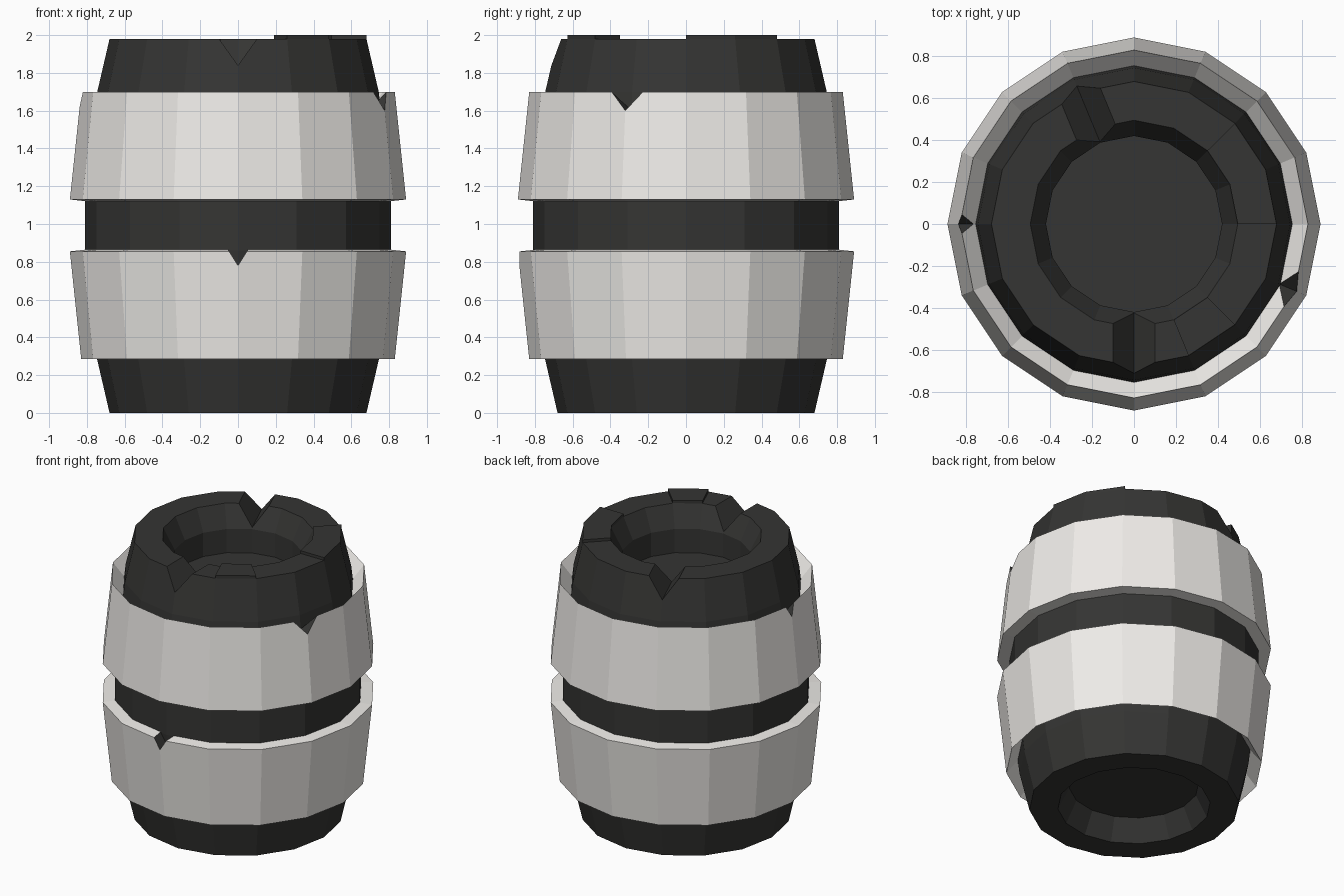
import bpy, bmesh
from math import cos, sin, pi, radians

if "Cube" in bpy.data.objects:
    bpy.data.objects.remove(bpy.data.objects["Cube"])

SIDES = 16


def material(name, rgb):
    m = bpy.data.materials.new(name)
    m.diffuse_color = (*rgb, 1)
    m.use_nodes = True
    m.node_tree.nodes["Principled BSDF"].inputs["Base Color"].default_value = m.diffuse_color
    return m


DARK = material("charcoal", (0.035, 0.035, 0.033))
PALE = material("off_white", (0.86, 0.84, 0.81))


def make_object(name, bm, mats):
    bmesh.ops.recalc_face_normals(bm, faces=bm.faces[:])
    me = bpy.data.meshes.new(name)
    bm.to_mesh(me)
    bm.free()
    for m in mats:
        me.materials.append(m)
    ob = bpy.data.objects.new(name, me)
    bpy.context.collection.objects.link(ob)
    return ob


def lathe(name, profile, mats, ring=False):
    """Revolve (radius, z) points; ring joins last to first, otherwise ends are capped."""
    bm = bmesh.new()
    loops = [[bm.verts.new((r * cos(2 * pi * i / SIDES), r * sin(2 * pi * i / SIDES), z))
              for i in range(SIDES)] for r, z in profile]
    pairs = list(zip(loops, loops[1:]))
    if ring:
        pairs.append((loops[-1], loops[0]))
    else:
        bm.faces.new(loops[0])
        bm.faces.new(loops[-1])
    for a, b in pairs:
        for i in range(SIDES):
            j = (i + 1) % SIDES
            bm.faces.new((a[i], a[j], b[j], b[i]))
    return make_object(name, bm, mats)


def cut_notch(target, angle, z, half, depth, r0, r1, mat_index=0):
    """Cut a radial V groove whose mouth is 2*half wide at height z."""
    a = radians(angle)
    k = 1.5
    section = [(0, z - depth), (half * k, z + depth * (k - 1)), (-half * k, z + depth * (k - 1))]
    bm = bmesh.new()
    ends = [[bm.verts.new((r * cos(a) - t * sin(a), r * sin(a) + t * cos(a), h))
             for t, h in section] for r in (r0, r1)]
    bm.faces.new(ends[0])
    bm.faces.new(ends[1])
    for i in range(3):
        j = (i + 1) % 3
        bm.faces.new((ends[0][i], ends[0][j], ends[1][j], ends[1][i]))
    for f in bm.faces:
        f.material_index = mat_index
    cutter = make_object("notch_cutter", bm, [PALE, DARK] if mat_index else [DARK])
    cutter.hide_render = True
    mod = target.modifiers.new("notch", 'BOOLEAN')
    mod.operation = 'DIFFERENCE'
    mod.solver = 'EXACT'
    mod.object = cutter
    bpy.context.view_layer.objects.active = target
    bpy.ops.object.modifier_apply(modifier=mod.name)
    bpy.data.objects.remove(cutter)


def rim_block(name, first, count):
    """Slightly raised section of the top rim spanning whole facets."""
    bm = bmesh.new()
    rows = []
    for i in range(first, first + count + 1):
        a = 2 * pi * i / SIDES
        rows.append([bm.verts.new((r * cos(a), r * sin(a), z))
                     for r, z in ((0.495, 1.975), (0.68, 1.975), (0.68, 2.0), (0.495, 2.0))])
    for a, b in zip(rows, rows[1:]):
        for i in range(4):
            j = (i + 1) % 4
            bm.faces.new((a[i], a[j], b[j], b[i]))
    bm.faces.new(rows[0])
    bm.faces.new(rows[-1])
    return make_object(name, bm, [DARK])


# Barrel body with recessed bottom and top
body = lathe("barrel_body", [
    (0.42, 0.15), (0.495, 0), (0.68, 0), (0.745, 0.28), (0.81, 0.86),
    (0.81, 1.13), (0.745, 1.70), (0.68, 1.98), (0.495, 1.98),
    (0.42, 1.83), (0.42, 1.66)], [DARK])
for ang in (-90, 112.5):
    cut_notch(body, ang, 1.98, 0.10, 0.14, 0.3, 0.9)

# Raised rim pieces
rim_block("rim_block_right", 0, 2)
rim_block("rim_block_front", -3, 1)

# Pale bands, hollow towards the barrel ends
band = [(0.83, 1.70), (0.89, 1.13), (0.80, 1.12), (0.75, 1.60)]
upper = lathe("upper_band", band, [PALE, DARK], ring=True)
lower = lathe("lower_band", [(r, 1.985 - z) for r, z in band], [PALE, DARK], ring=True)

# Chips in the band edges
cut_notch(upper, -22.5, 1.70, 0.09, 0.10, 0.6, 1.0, 1)
cut_notch(upper, 180, 1.70, 0.045, 0.08, 0.6, 1.0, 1)
cut_notch(lower, -90, 0.86, 0.05, 0.08, 0.6, 1.0, 1)
